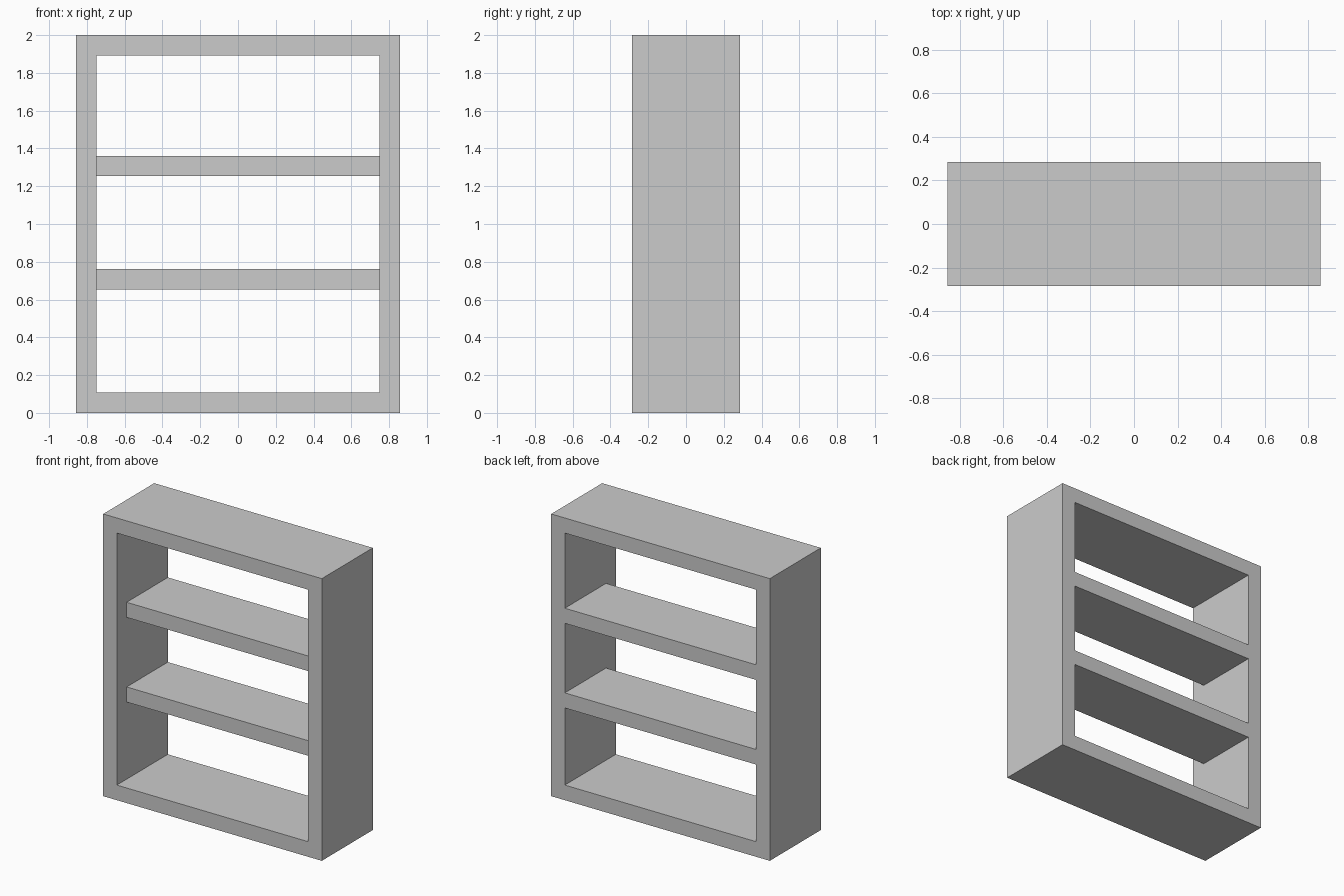
import bpy
import bmesh

if "Cube" in bpy.data.objects:
    bpy.data.objects.remove(bpy.data.objects["Cube"])

WIDTH, DEPTH, HEIGHT = 1.714, 0.571, 2.0
BOARD = 0.107      # thickness of every board
SHELF_RECESS = 0.11  # shelves sit back from the front edge


def add_object(name, bm):
    bmesh.ops.recalc_face_normals(bm, faces=bm.faces)
    mesh = bpy.data.meshes.new(name)
    bm.to_mesh(mesh)
    bm.free()
    obj = bpy.data.objects.new(name, mesh)
    bpy.context.collection.objects.link(obj)
    return obj


def rect_loop(bm, inset, y):
    x = WIDTH / 2 - inset
    z0, z1 = inset, HEIGHT - inset
    return [bm.verts.new((px, y, pz))
            for px, pz in ((-x, z0), (x, z0), (x, z1), (-x, z1))]


def make_box(name, lo, hi):
    bm = bmesh.new()
    bmesh.ops.create_cube(bm, size=1)
    for v in bm.verts:
        v.co = [lo[i] if v.co[i] < 0 else hi[i] for i in range(3)]
    return add_object(name, bm)


# Outer frame: one rectangular ring, open at front and back
bm = bmesh.new()
loops = [rect_loop(bm, inset, y) for inset, y in
         ((0, -DEPTH / 2), (0, DEPTH / 2), (BOARD, DEPTH / 2), (BOARD, -DEPTH / 2))]
for k in range(4):
    a, b = loops[k], loops[(k + 1) % 4]
    for i in range(4):
        j = (i + 1) % 4
        bm.faces.new((a[i], a[j], b[j], b[i]))
add_object("frame", bm)

# Two shelves, flush with the back and recessed at the front
half = WIDTH / 2 - BOARD
for name, z in (("lower_shelf", 0.707), ("upper_shelf", 1.307)):
    make_box(name,
             (-half, -DEPTH / 2 + SHELF_RECESS, z - BOARD / 2),
             (half, DEPTH / 2, z + BOARD / 2))
